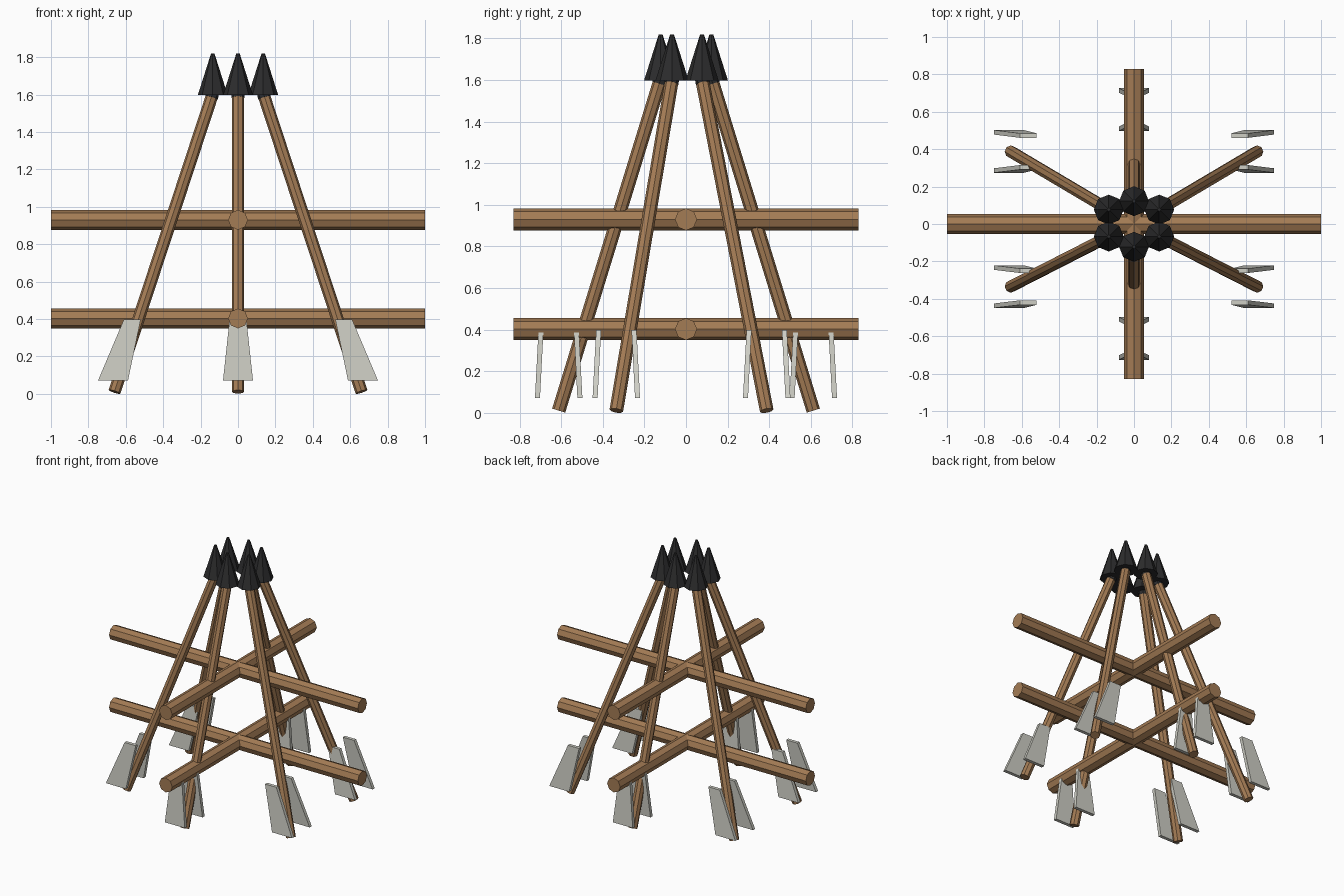
import bpy, bmesh, math
from mathutils import Vector, Matrix

if "Cube" in bpy.data.objects:
    bpy.data.objects.remove(bpy.data.objects["Cube"])

def material(name, rgb):
    m = bpy.data.materials.new(name)
    m.diffuse_color = (*rgb, 1)
    m.use_nodes = True
    m.node_tree.nodes["Principled BSDF"].inputs["Base Color"].default_value = m.diffuse_color
    return m

WOOD = material("brown wood", (0.37, 0.20, 0.09))
DARK = material("charcoal", (0.025, 0.025, 0.026))
PALE = material("pale grey", (0.62, 0.62, 0.56))

def finish(bm, name, mat):
    bmesh.ops.recalc_face_normals(bm, faces=bm.faces)
    me = bpy.data.meshes.new(name)
    bm.to_mesh(me)
    bm.free()
    me.materials.append(mat)
    ob = bpy.data.objects.new(name, me)
    bpy.context.collection.objects.link(ob)
    return ob

def rod(name, a, b, r1, r2, mat):
    """Eight-sided rod or tapered cone from a to b."""
    a, b = Vector(a), Vector(b)
    d = b - a
    bm = bmesh.new()
    rot = Vector((0, 0, 1)).rotation_difference(d).to_matrix().to_4x4()
    bmesh.ops.create_cone(bm, cap_ends=True, segments=8, radius1=r1, radius2=r2,
                          depth=d.length, matrix=Matrix.Translation((a + b) / 2) @ rot)
    return finish(bm, name, mat)

def vane(name, foot, lean, side):
    """Trapezoid feather plate beside the shaft, splayed outward at the bottom."""
    x, y = foot
    bm = bmesh.new()
    layers = []
    for t in (-0.012, 0.012):
        layers.append([bm.verts.new((x + lean * cx + w, y + side * off + t, z))
                       for cx, w, off, z in ((0.008, -0.08, 0.102, 0.072), (0.008, 0.08, 0.102, 0.072),
                                             (-0.095, 0.045, 0.085, 0.398), (-0.095, -0.045, 0.085, 0.398))])
    lo, hi = layers
    bm.faces.new(lo)
    bm.faces.new(hi)
    for i in range(4):
        j = (i + 1) % 4
        bm.faces.new((lo[i], lo[j], hi[j], hi[i]))
    finish(bm, name, PALE)

# crossed rack beams on two levels
for level, z in (("lower", 0.403), ("upper", 0.93)):
    rod(level + "_cross_beam", (-1, 0, z), (1, 0, z), 0.053, 0.053, WOOD)
    rod(level + "_depth_beam", (0, -0.83, z), (0, 0.83, z), 0.053, 0.053, WOOD)

# leaning arrows: foot x, foot y, top x, top y
arrows = [(0, 0.612, 0, 0.122), (0, -0.612, 0, -0.122)]
for s in (-1, 1):
    arrows += [(s * 0.66, 0.388, s * 0.135, 0.077), (s * 0.66, -0.335, s * 0.135, -0.067)]

for n, (fx, fy, tx, ty) in enumerate(arrows, 1):
    foot, top = Vector((fx, fy, 0.011)), Vector((tx, ty, 1.605))
    neck = top + (foot - top) * 0.014
    rod(f"arrow_shaft_{n}", foot, neck, 0.033, 0.033, WOOD)
    rod(f"arrow_collar_{n}", neck, top, 0.034, 0.034, DARK)
    rod(f"arrow_head_{n}", (tx, ty, 1.597), (tx, ty, 1.82), 0.08, 0.009, DARK)
    lean = (fx > 0) - (fx < 0)
    for side in (-1, 1):
        vane(f"arrow_vane_{n}_{'back' if side > 0 else 'front'}", (fx, fy), lean, side)
